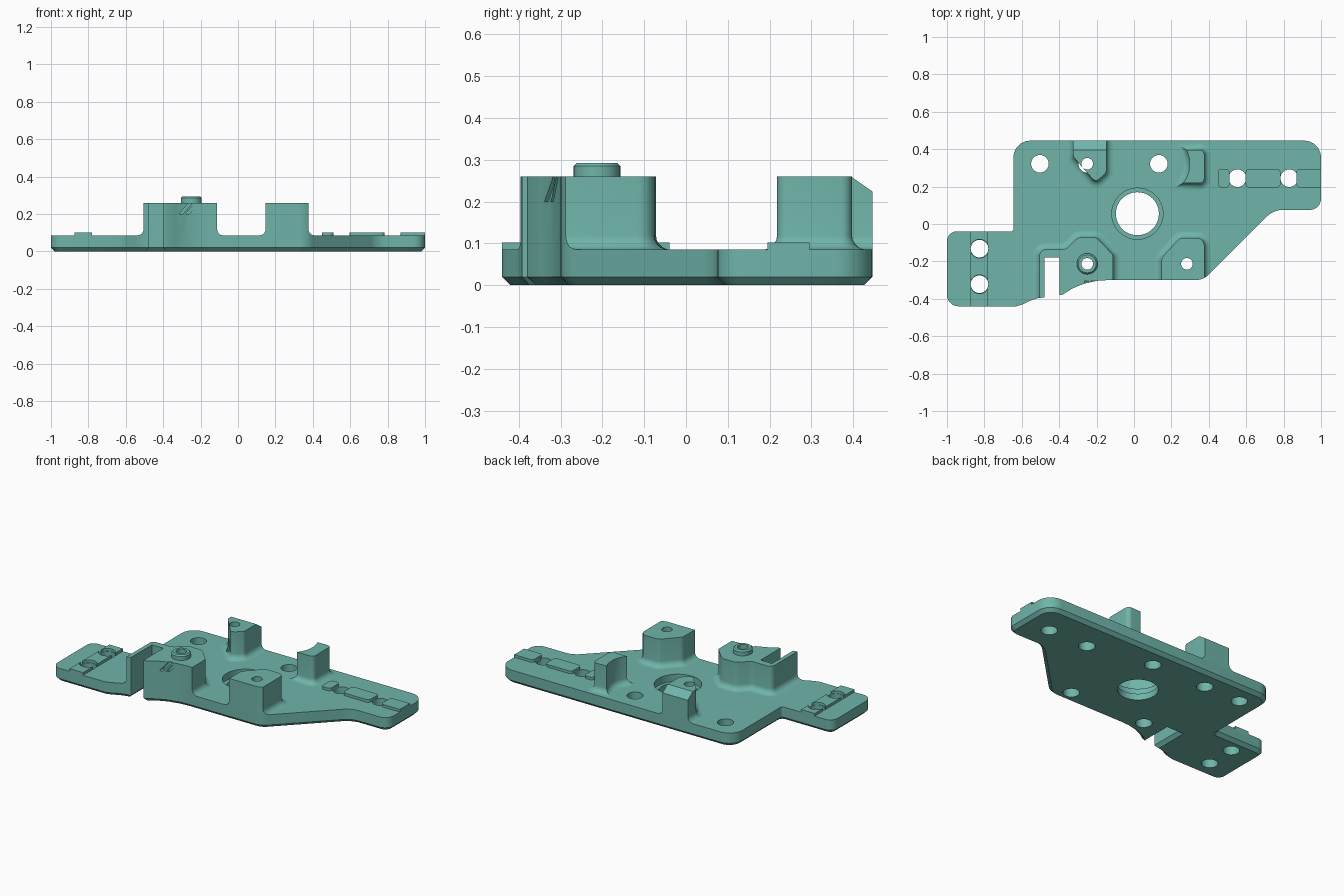
import bpy, bmesh, math
from mathutils import Vector

if "Cube" in bpy.data.objects:
    bpy.data.objects.remove(bpy.data.objects["Cube"])

TOP = 0.085      # plate thickness
POST = 0.26      # post height
FIL = 0.035      # fillet radius at the foot of each post

teal = bpy.data.materials.new("teal plastic")
teal.diffuse_color = (0.16, 0.46, 0.40, 1)
teal.use_nodes = True
teal.node_tree.nodes["Principled BSDF"].inputs["Base Color"].default_value = teal.diffuse_color


def rounded(corners, seg=5):
    """Corner list (x, y, radius), counter-clockwise, to a rounded outline."""
    out, n = [], len(corners)
    for i, (x, y, r) in enumerate(corners):
        p = Vector((x, y))
        if r == 0:
            out.append(p)
            continue
        u = (Vector(corners[i - 1][:2]) - p).normalized()
        v = (Vector(corners[(i + 1) % n][:2]) - p).normalized()
        half = u.angle(v) / 2
        c = p + (u + v).normalized() * r / math.sin(half)
        a, b = p + u * r / math.tan(half) - c, p + v * r / math.tan(half) - c
        out += [c + a.lerp(b, k / seg).normalized() * r for k in range(seg + 1)]
    return out


def circle(x, y, r, n=32):
    return [Vector((x + r * math.cos(2 * math.pi * k / n), y + r * math.sin(2 * math.pi * k / n)))
            for k in range(n)]


def offset(pts, d):
    """Move an outline outward by d with mitred corners."""
    out, n = [], len(pts)
    for i, p in enumerate(pts):
        e, f = (p - pts[i - 1]).normalized(), (pts[(i + 1) % n] - p).normalized()
        a, b = Vector((e.y, -e.x)), Vector((f.y, -f.x))
        out.append(p + (a + b) * d / max(0.3, 1 + a.dot(b)))
    return out


def loft(name, pts, levels):
    """Closed solid through (z, outward offset) levels of one outline."""
    bm = bmesh.new()
    rings = [[bm.verts.new((q.x, q.y, z)) for q in offset(pts, d)] for z, d in levels]
    n = len(pts)
    bm.faces.new(rings[0][::-1])
    bm.faces.new(rings[-1])
    for lo, hi in zip(rings, rings[1:]):
        for i in range(n):
            j = (i + 1) % n
            bm.faces.new((lo[i], lo[j], hi[j], hi[i]))
    me = bpy.data.meshes.new(name)
    bm.to_mesh(me)
    bm.free()
    ob = bpy.data.objects.new(name, me)
    bpy.context.collection.objects.link(ob)
    me.materials.append(teal)
    return ob


def side_prism(name, prof, axis, a, b):
    """Prism of a profile: axis 'x' takes (y, z) points, axis 'y' takes (x, z)."""
    ob = loft(name, [Vector(p) for p in prof], [(a, 0), (b, 0)])
    for v in ob.data.vertices:
        p, q, h = v.co
        v.co = (h, p, q) if axis == 'x' else (p, h, q)
    bm = bmesh.new()
    bm.from_mesh(ob.data)
    bmesh.ops.recalc_face_normals(bm, faces=bm.faces)
    bm.to_mesh(ob.data)
    bm.free()
    return ob


def carve(ob, cutters, op='DIFFERENCE'):
    for c in cutters:
        m = ob.modifiers.new("cut", 'BOOLEAN')
        m.operation, m.object, m.solver = op, c, 'EXACT'
    bpy.context.view_layer.update()
    dg = bpy.context.evaluated_depsgraph_get()
    me = bpy.data.meshes.new_from_object(ob.evaluated_get(dg))
    ob.modifiers.clear()
    ob.data = me


# Plate outline with the open slot at the front left
plate_pts = rounded([
    (-1, -0.44, 0.06), (-0.63, -0.44, 0), (-0.595, -0.43, 0), (-0.55, -0.408, 0),
    (-0.515, -0.397, 0), (-0.478, -0.392, 0), (-0.478, -0.18, 0), (-0.398, -0.18, 0),
    (-0.398, -0.38, 0), (-0.38, -0.377, 0), (-0.33, -0.345, 0), (-0.27, -0.32, 0),
    (-0.20, -0.304, 0), (-0.14, -0.30, 0), (0.37, -0.30, 0.1), (0.745, 0.075, 0.12),
    (1, 0.075, 0.06), (1, 0.446, 0.09), (-0.645, 0.446, 0.09),
    (-0.645, -0.04, 0.012), (-1, -0.04, 0.05)])
plate = loft("base_plate", plate_pts, [(0, -0.02), (0.02, 0), (TOP, 0)])
trim = loft("trim_helper", plate_pts, [(0.04, 0), (0.6, 0)])

# Hole cutters
post_holes = [(-0.25, 0.322), (-0.25, -0.213), (0.283, -0.213)]
plate_holes = [(-0.503, 0.322), (0.133, 0.322), (0.553, 0.245), (0.83, 0.245),
               (-0.826, -0.132), (-0.826, -0.322)]
bores = [loft("bore_helper", circle(x, y, 0.047), [(-0.1, 0), (0.5, 0)]) for x, y in plate_holes]
lower = [loft("lower_bore_helper", circle(x, y, 0.047), [(-0.1, 0), (0.16, 0)])
         for x, y in post_holes]
upper = [loft("upper_bore_helper", circle(x, y, 0.031), [(0.1, 0), (0.5, 0)])
         for x, y in post_holes]
centre = [loft("centre_helper", circle(0.018, 0.055, 0.115, 48), [(-0.1, 0), (0.3, 0)]),
          loft("recess_helper", circle(0.018, 0.055, 0.137, 48), [(0.04, 0), (0.3, 0)])]
carve(plate, bores + lower + centre)

# Posts with a concave fillet at the foot
foot = [(0.06, FIL)] + [(TOP + FIL * (1 - math.cos(t)), FIL * (1 - math.sin(t)))
                        for t in (k * math.pi / 10 for k in range(6))] + [(POST, 0)]


def post(name, corners):
    ob = loft(name, rounded(corners), foot)
    carve(ob, [trim], 'INTERSECT')
    return ob


slot_post = post("slot_post", [
    (-0.505, -0.46, 0), (-0.112, -0.46, 0), (-0.112, -0.165, 0.03), (-0.20, -0.072, 0.04),
    (-0.30, -0.072, 0.04), (-0.365, -0.137, 0.05), (-0.505, -0.137, 0.03)])
front_post = post("front_right_post", [
    (0.148, -0.36, 0), (0.376, -0.36, 0), (0.376, -0.075, 0.04), (0.245, -0.075, 0.04),
    (0.148, -0.18, 0.04)])
back_post = post("back_left_post", [
    (-0.325, 0.5, 0), (-0.325, 0.36, 0.03), (-0.205, 0.222, 0.025), (-0.148, 0.275, 0.03),
    (-0.148, 0.5, 0)])

# Back right post has a hollow side that clears the nearby hole
arc = [(0.133 + 0.165 * math.cos(a), 0.322 + 0.165 * math.sin(a), 0)
       for a in (math.radians(26 - 8 * k) for k in range(8))]
curved_post = post("curved_post", [(0.262, 0.218, 0), (0.376, 0.218, 0.025),
                                   (0.376, 0.398, 0.025)] + arc)

# Sloped rear edge of the back left post
slope = side_prism("slope_helper", [(0.395, 0.26), (0.46, 0.2145), (0.46, 0.35), (0.395, 0.35)],
                   'x', -0.5, 0)
carve(back_post, [lower[0], upper[0], slope])
carve(front_post, [lower[2], upper[2]])

# Two slanted grooves in the front of the slot post
grooves = [side_prism("groove_helper", [(x, 0.2), (x + 0.02, 0.2), (x + 0.08, 0.27), (x + 0.06, 0.27)],
                      'y', -0.45, -0.306) for x in (-0.315, -0.28)]
carve(slot_post, [lower[1], upper[1]] + grooves)

# Locating collar on the slot post
collar = loft("collar", circle(-0.25, -0.213, 0.056), [(0.25, 0), (0.285, 0), (0.293, -0.008)])
carve(collar, [upper[1]])


# Raised pads beside the side holes
def pad(name, x0, x1, y0, y1, r):
    ob = loft(name, rounded([(x0, y0, r), (x1, y0, r), (x1, y1, r), (x0, y1, r)]),
              [(0.07, 0), (0.102, 0)])
    carve(ob, [trim], 'INTERSECT')
    return ob


left_pad = pad("left_pad", -0.875, -0.78, -0.5, 0.0, 0)
pad_cuts = [loft("pad_cut_helper", circle(x, y, 0.05), [(0, 0), (0.3, 0)])
            for x, y in plate_holes[4:]]
carve(left_pad, pad_cuts)
pads = [pad("right_pad", x0, x1, 0.195, 0.295, 0.02)
        for x0, x1 in ((0.448, 0.51), (0.597, 0.783), (0.868, 1.1))]

# Remove cutters and smooth the rounded surfaces
for ob in list(bpy.data.objects):
    if "helper" in ob.name:
        bpy.data.objects.remove(ob)
for ob in bpy.data.objects:
    bpy.ops.object.select_all(action='DESELECT')
    ob.select_set(True)
    bpy.context.view_layer.objects.active = ob
    bpy.ops.object.shade_smooth_by_angle(angle=math.radians(30))
